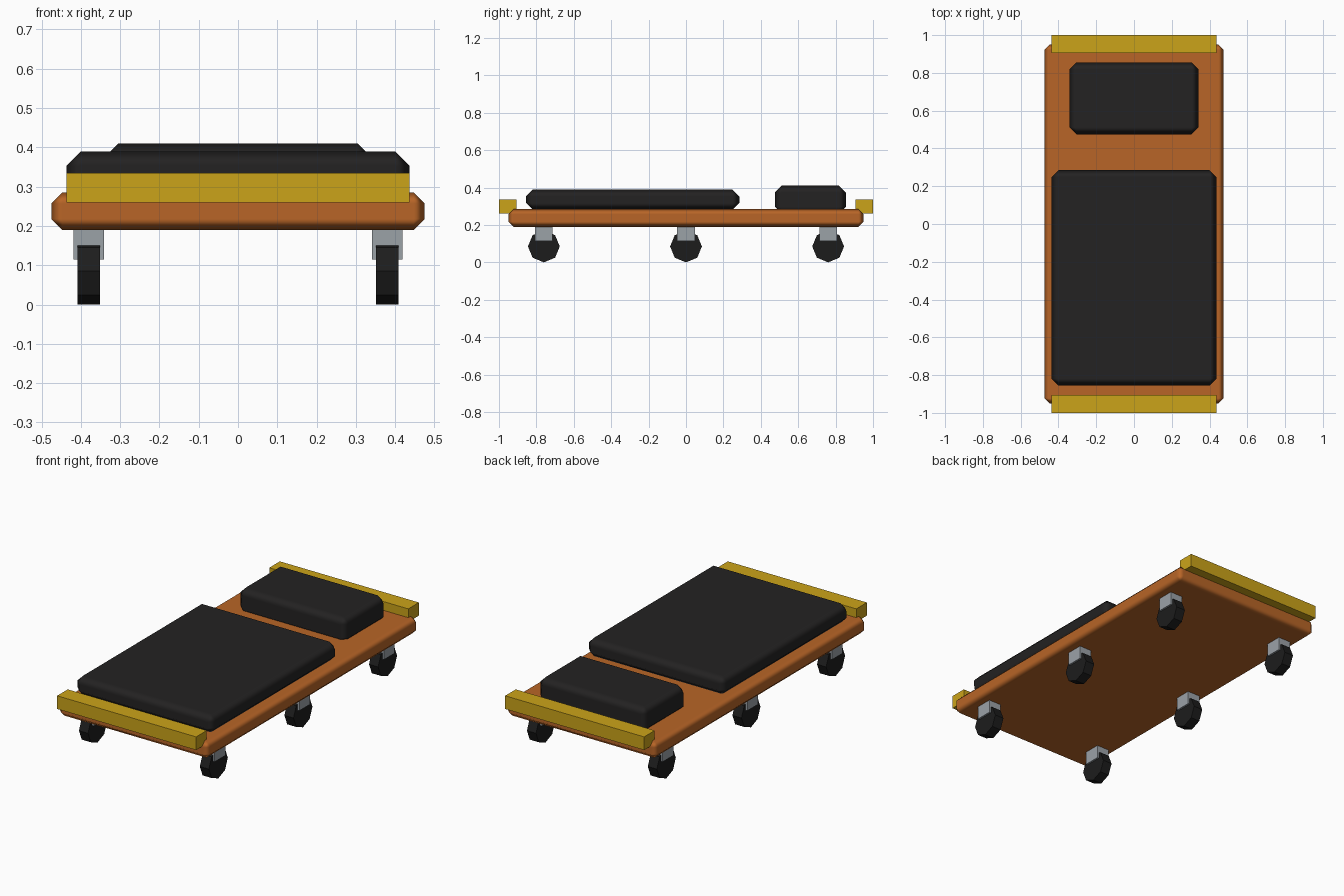
import bpy, math

if "Cube" in bpy.data.objects:
    bpy.data.objects.remove(bpy.data.objects["Cube"])


def material(name, color):
    m = bpy.data.materials.new(name)
    m.diffuse_color = (*color, 1)
    m.use_nodes = True
    m.node_tree.nodes["Principled BSDF"].inputs["Base Color"].default_value = m.diffuse_color
    return m


ORANGE = material("orange", (0.48, 0.13, 0.02))
BLACK = material("black_padding", (0.017, 0.016, 0.016))
YELLOW = material("yellow", (0.6, 0.37, 0.01))
RUBBER = material("rubber", (0.012, 0.012, 0.012))
STEEL = material("steel", (0.33, 0.36, 0.39))


def box(name, x, y, z, mat, bevel=0):
    """Box from (min, max) ranges, with optional single-segment chamfer."""
    bpy.ops.mesh.primitive_cube_add(size=1, location=[sum(r) / 2 for r in (x, y, z)])
    ob = bpy.context.object
    ob.name = name
    ob.scale = [r[1] - r[0] for r in (x, y, z)]
    bpy.ops.object.transform_apply(location=False, rotation=False, scale=True)
    ob.data.materials.append(mat)
    if bevel:
        mod = ob.modifiers.new("chamfer", 'BEVEL')
        mod.width, mod.segments, mod.limit_method = bevel, 1, 'NONE'
        mod.harden_normals = True
        bpy.ops.object.shade_smooth()
    return ob


# Deck and padding
box("deck", (-0.475, 0.475), (-0.95, 0.95), (0.19, 0.285), ORANGE, 0.028)
box("body_pad", (-0.437, 0.437), (-0.855, 0.285), (0.28, 0.39), BLACK, 0.037)
box("head_pad", (-0.342, 0.342), (0.475, 0.855), (0.26, 0.41), BLACK, 0.037)

# End bumpers
for end, y in (("front", (-1.0, -0.905)), ("rear", (0.905, 1.0))):
    box(end + "_bumper", (-0.437, 0.437), y, (0.26, 0.335), YELLOW)

# Six casters: block bracket and octagonal wheel
R = 0.085
for side, x in (("left", -0.38), ("right", 0.38)):
    for pos, y in (("front", -0.76), ("middle", 0), ("rear", 0.76)):
        box(f"{pos}_{side}_bracket", (x - 0.039, x + 0.039),
            (y - 0.0475, y + 0.0475), (0.115, 0.21), STEEL)
        bpy.ops.mesh.primitive_cylinder_add(vertices=8, radius=R, depth=0.057,
                                            location=(x, y, R),
                                            rotation=(0, math.pi / 2, 0))
        wheel = bpy.context.object
        wheel.name = f"{pos}_{side}_wheel"
        wheel.data.materials.append(RUBBER)
